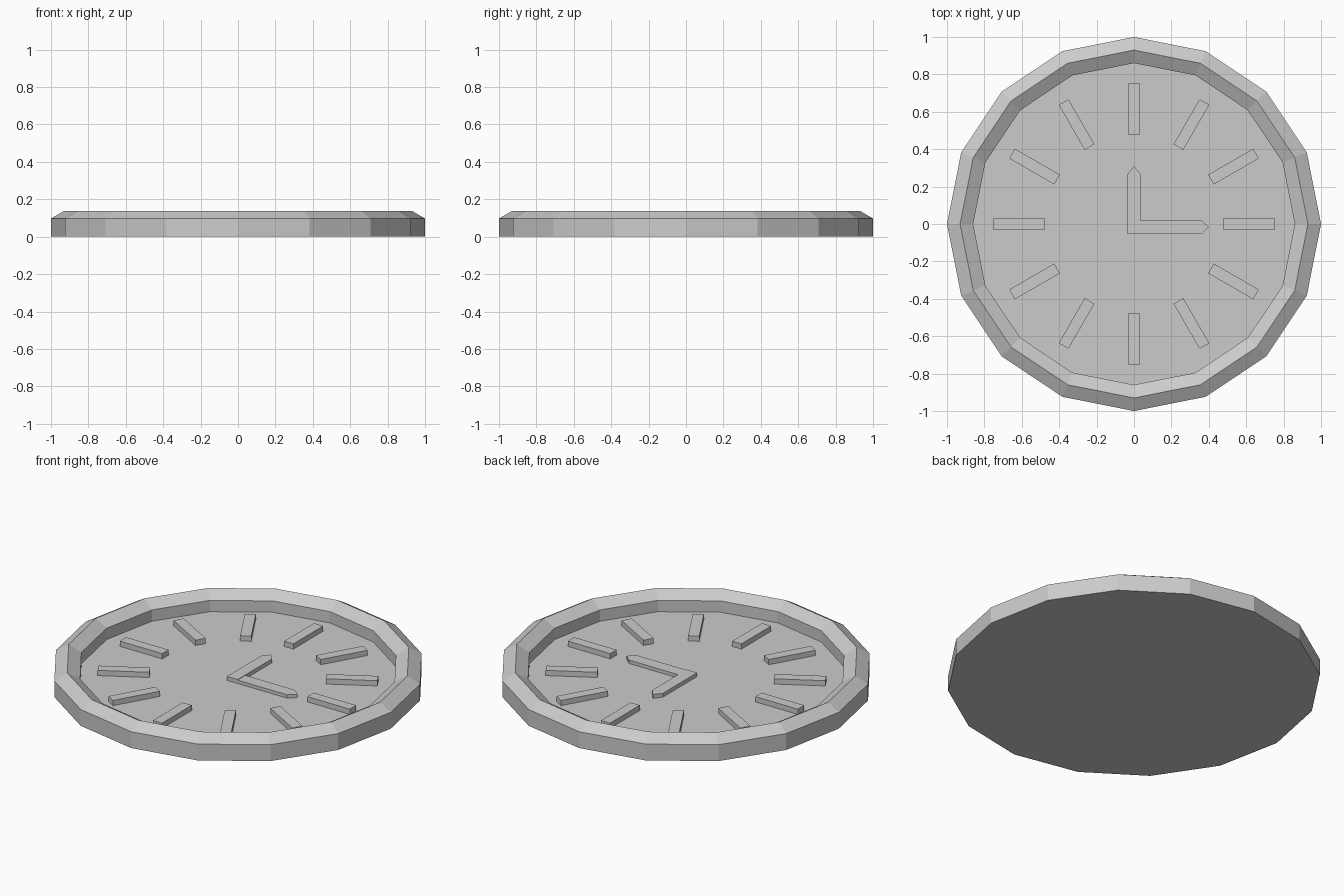
import bpy, bmesh
from math import cos, sin, pi, radians

if "Cube" in bpy.data.objects:
    bpy.data.objects.remove(bpy.data.objects["Cube"])

FACE_Z = 0.03


def make_object(name, bm):
    bmesh.ops.recalc_face_normals(bm, faces=bm.faces[:])
    mesh = bpy.data.meshes.new(name)
    bm.to_mesh(mesh)
    bm.free()
    ob = bpy.data.objects.new(name, mesh)
    bpy.context.collection.objects.link(ob)
    return ob


def lathe(name, profile, sides=16):
    """Revolve (radius, z) points around z, capping both ends."""
    bm = bmesh.new()
    rings = [[bm.verts.new((r * cos(2 * pi * i / sides), r * sin(2 * pi * i / sides), z))
              for i in range(sides)] for r, z in profile]
    for a, b in zip(rings, rings[1:]):
        for i in range(sides):
            j = (i + 1) % sides
            bm.faces.new((a[i], a[j], b[j], b[i]))
    bm.faces.new(rings[0])
    bm.faces.new(rings[-1])
    return make_object(name, bm)


def prism(name, outline, z0, z1):
    """Extrude a flat outline from z0 up to z1."""
    bm = bmesh.new()
    face = bm.faces.new([bm.verts.new((x, y, z0)) for x, y in outline])
    new = bmesh.ops.extrude_face_region(bm, geom=[face])["geom"]
    for v in new:
        if isinstance(v, bmesh.types.BMVert):
            v.co.z = z1
    return make_object(name, bm)


def hand(name, length, shoulder, tail, half, top):
    """Pointed bar along +x, pivoting at the origin."""
    return prism(name, [(-tail, -half), (shoulder, -half), (length, 0),
                        (shoulder, half), (-tail, half)], FACE_Z - 0.005, top)


# Case: bevelled rim with a recessed dial and a flat back
lathe("clock_case", [(1, 0), (1, 0.097), (0.93, 0.138), (0.86, 0.097), (0.86, FACE_Z)])

# Twelve hour markers
for k in range(12):
    marker = prism(f"hour_marker_{k + 1}",
                   [(0.475, -0.03), (0.753, -0.03), (0.753, 0.03), (0.475, 0.03)],
                   FACE_Z - 0.005, 0.061)
    marker.rotation_euler.z = radians(90 - 30 * (k + 1))

# Hands, set at three o'clock
minute = hand("long_hand", 0.40, 0.36, 0.035, 0.037, 0.05)
minute.location.y = -0.017
hour = hand("short_hand", 0.327, 0.283, 0.037, 0.035, 0.053)
hour.location.y = -0.017
hour.rotation_euler.z = pi / 2
